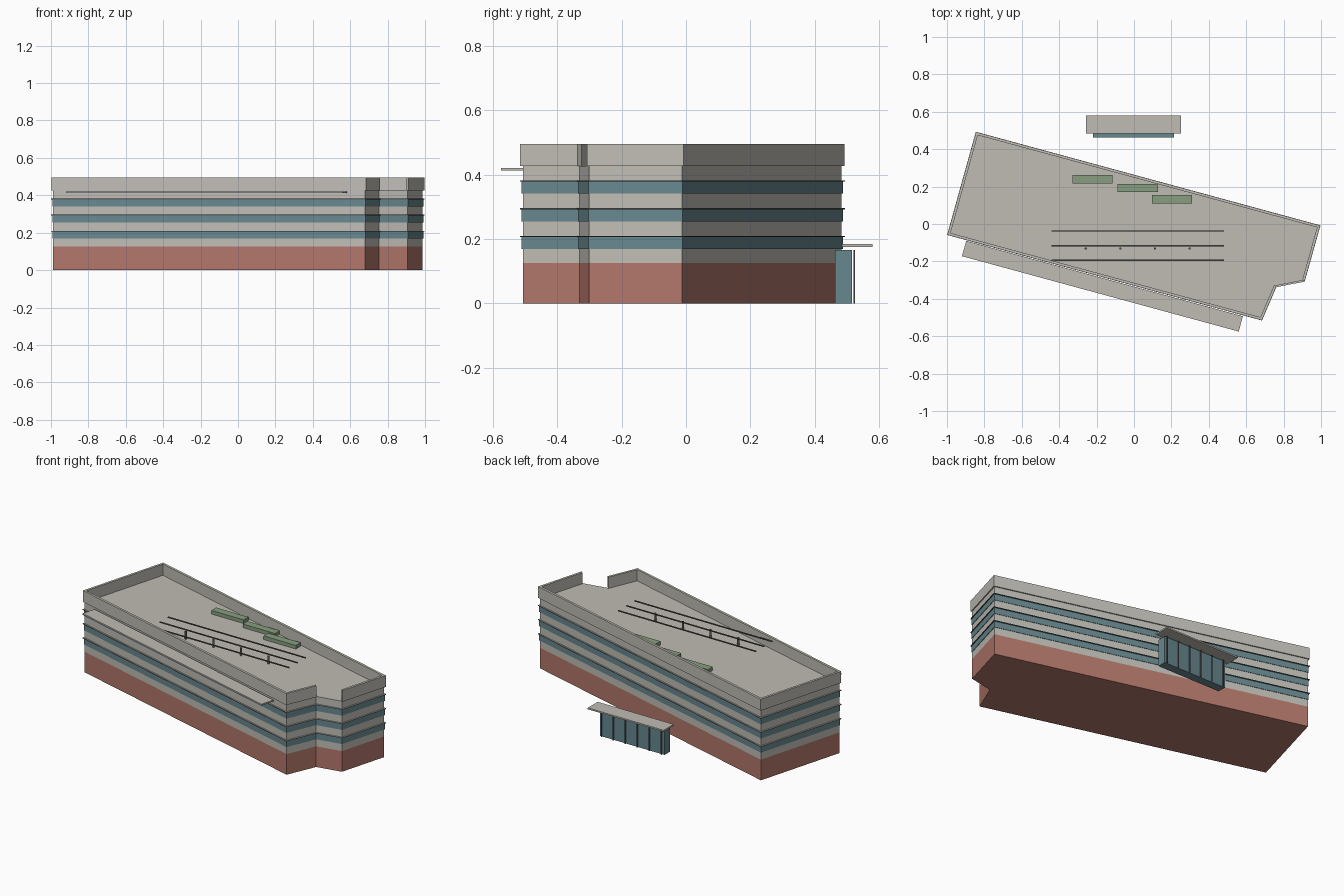
import bpy, bmesh
from mathutils import Vector

if "Cube" in bpy.data.objects:
    bpy.data.objects.remove(bpy.data.objects["Cube"])


def material(name, r, g, b):
    """Flat colour given as sRGB bytes, stored as linear values."""
    m = bpy.data.materials.new(name)
    lin = [((c / 255 + 0.055) / 1.055) ** 2.4 for c in (r, g, b)]
    m.diffuse_color = (*lin, 1)
    m.use_nodes = True
    m.node_tree.nodes["Principled BSDF"].inputs["Base Color"].default_value = m.diffuse_color
    return m


BRICK = material("red brick", 178, 119, 107)
PALE = material("pale concrete", 193, 190, 183)
GLASS = material("blue glass", 103, 136, 143)
DARK = material("dark metal", 92, 90, 87)
ROOF = material("roof grey", 192, 188, 180)
GREEN = material("planting green", 135, 158, 127)


def make(name, bm, mats):
    bmesh.ops.recalc_face_normals(bm, faces=bm.faces)
    me = bpy.data.meshes.new(name)
    bm.to_mesh(me)
    bm.free()
    for m in mats:
        me.materials.append(m)
    ob = bpy.data.objects.new(name, me)
    bpy.context.collection.objects.link(ob)
    return ob


def prism(name, pts, z0, z1, mat):
    bm = bmesh.new()
    lo = [bm.verts.new((x, y, z0)) for x, y in pts]
    hi = [bm.verts.new((x, y, z1)) for x, y in pts]
    bm.faces.new(lo)
    bm.faces.new(hi)
    n = len(pts)
    for i in range(n):
        j = (i + 1) % n
        bm.faces.new((lo[i], lo[j], hi[j], hi[i]))
    return make(name, bm, [mat])


def box(name, x0, x1, y0, y1, z0, z1, mat):
    return prism(name, [(x0, y0), (x1, y0), (x1, y1), (x0, y1)], z0, z1, mat)


# Footprint, clockwise from the back left corner
OUTLINE = [Vector(p) for p in ((-0.845, 0.492), (0.996, -0.008), (0.912, -0.307),
                               (0.76, -0.337), (0.684, -0.515), (-0.998, -0.058))]


def inset(d):
    """Footprint moved inward by d with mitred corners."""
    out = []
    n = len(OUTLINE)
    for i, p in enumerate(OUTLINE):
        e1 = (p - OUTLINE[i - 1]).normalized()
        e2 = (OUTLINE[(i + 1) % n] - p).normalized()
        n1, n2 = Vector((e1.y, -e1.x)), Vector((e2.y, -e2.x))
        out.append(p + (n1 + n2) * d / (1 + n1.dot(n2)))
    return out


# Main block: stacked bands (bottom, top, inset, material index)
WALL, PANE, LEDGE = 0.007, 0.004, -0.001
bands = [(0, 0.125, WALL, 0), (0.125, 0.169, WALL, 1)]
for z in (0.169, 0.255, 0.341):
    bands += [(z, z + 0.037, PANE, 2), (z + 0.037, z + 0.041, LEDGE, 3),
              (z + 0.041, z + 0.086, WALL, 1)]

bm = bmesh.new()
prev = None
for z0, z1, d, idx in bands:
    for z in (z0, z1):
        ring = [bm.verts.new((p.x, p.y, z)) for p in inset(d)]
        if prev is None:
            bm.faces.new(ring).material_index = 0
        else:
            for i in range(6):
                j = (i + 1) % 6
                f = bm.faces.new((prev[i], prev[j], ring[j], ring[i]))
                f.material_index = idx
        prev = ring
bm.faces.new(prev).material_index = 4
bmesh.ops.remove_doubles(bm, verts=bm.verts, dist=1e-5)
make("banded_facade", bm, [BRICK, PALE, GLASS, DARK, ROOF])

# Parapet, left open along the notch edge
outer, inner = inset(0.0), inset(0.014)
bm = bmesh.new()
prev = None
for i in (3, 4, 5, 0, 1, 2):
    o, n = outer[i], inner[i]
    ring = [bm.verts.new(c) for c in ((o.x, o.y, 0.426), (o.x, o.y, 0.495),
                                      (n.x, n.y, 0.495), (n.x, n.y, 0.426))]
    if prev:
        for k in range(4):
            m = (k + 1) % 4
            bm.faces.new((prev[k], prev[m], ring[m], ring[k]))
    else:
        bm.faces.new(ring)
    prev = ring
bm.faces.new(prev)
make("roof_parapet", bm, [PALE])

# Long sunshade along the front
prism("front_canopy", [(-0.897, -0.09), (-0.92, -0.172), (0.56, -0.575), (0.582, -0.493)],
      0.412, 0.421, ROOF)

# Roof planters
for i, (x, y) in enumerate(((-0.33, 0.216), (-0.087, 0.17), (0.095, 0.109))):
    box(f"roof_planter_{i + 1}", x, x + 0.216, y, y + 0.045, 0.424, 0.449, GREEN)

# Roof rails and their posts
for i, y in enumerate((-0.038, -0.116, -0.194)):
    box(f"roof_rail_{i + 1}", -0.442, 0.48, y - 0.003, y + 0.003, 0.472, 0.478, DARK)
for i in range(4):
    bm = bmesh.new()
    bmesh.ops.create_cone(bm, cap_ends=True, segments=12, radius1=0.006, radius2=0.006, depth=0.05)
    post = make(f"roof_post_{i + 1}", bm, [DARK])
    post.location = (-0.258 + i * 0.185, -0.131, 0.449)

# Entrance pavilion at the back
box("entrance_glass_box", -0.218, 0.213, 0.463, 0.516, 0, 0.166, GLASS)
box("entrance_canopy", -0.257, 0.252, 0.485, 0.58, 0.175, 0.184, ROOF)
for i in range(6):
    x = -0.2 + i * 0.08
    box(f"entrance_mullion_{i + 1}", x - 0.003, x + 0.003, 0.52, 0.525, 0, 0.166, DARK)
